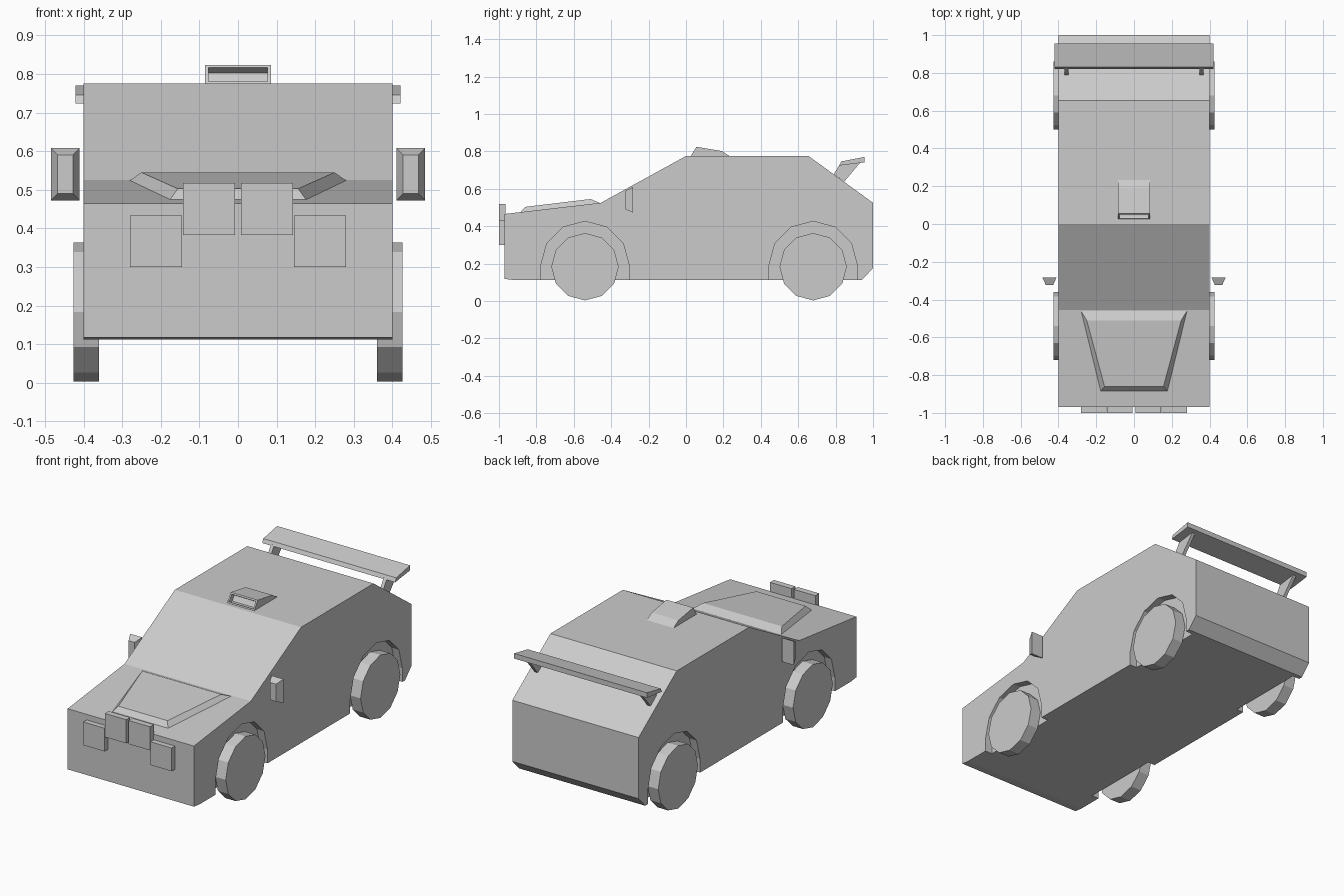
import bpy, bmesh
from math import sin, cos, pi
from mathutils import Vector

if "Cube" in bpy.data.objects:
    bpy.data.objects.remove(bpy.data.objects["Cube"])


def finish(name, bm):
    bmesh.ops.recalc_face_normals(bm, faces=bm.faces)
    me = bpy.data.meshes.new(name)
    bm.to_mesh(me)
    bm.free()
    ob = bpy.data.objects.new(name, me)
    bpy.context.collection.objects.link(ob)
    return ob


def loft(name, a, b):
    """Closed solid between two matching point loops."""
    bm = bmesh.new()
    va = [bm.verts.new(p) for p in a]
    vb = [bm.verts.new(p) for p in b]
    n = len(va)
    bm.faces.new(va)
    bm.faces.new(vb[::-1])
    for i in range(n):
        j = (i + 1) % n
        bm.faces.new((va[i], vb[i], vb[j], va[j]))
    return finish(name, bm)


def prism(name, profile, x0, x1):
    """Side profile (y, z) extruded along x."""
    return loft(name, [(x0, y, z) for y, z in profile], [(x1, y, z) for y, z in profile])


def rect(x0, x1, z0, z1, y):
    return [(x0, y, z0), (x1, y, z0), (x1, y, z1), (x0, y, z1)]


def side_x(s, a, b):
    return sorted((s * a, s * b))


# Body shell
body = prism("body", [(-0.97, 0.118), (-0.97, 0.465), (-0.455, 0.525), (0, 0.775),
                      (0.655, 0.775), (1, 0.525), (1, 0.175), (0.94, 0.112),
                      (-0.92, 0.112)], -0.4, 0.4)

# Wheels and wheel arch pockets
WHEEL_Z, WHEEL_R, ARCH_R = 0.183, 0.18, 0.236
for s, side in ((1, "right"), (-1, "left")):
    for yc, end in ((-0.54, "front"), (0.68, "rear")):
        arch = [(yc + ARCH_R * cos(i * pi / 6), 0.19 + ARCH_R * sin(i * pi / 6))
                for i in range(7)]
        arch += [(yc - ARCH_R, 0.05), (yc + ARCH_R, 0.05)]
        cutter = prism("arch_cutter", arch, *side_x(s, 0.355, 0.5))
        cutter.hide_render = True
        mod = body.modifiers.new("arch", "BOOLEAN")
        mod.operation = "DIFFERENCE"
        mod.solver = "EXACT"
        mod.object = cutter
        bpy.context.view_layer.objects.active = body
        bpy.ops.object.modifier_apply(modifier=mod.name)
        bpy.data.objects.remove(cutter)
        ring = [(yc + WHEEL_R * cos(i * pi / 6), WHEEL_Z + WHEEL_R * sin(i * pi / 6))
                for i in range(12)]
        prism(f"{end}_{side}_wheel", ring, *side_x(s, 0.36, 0.426))

    # Square front lamps
    loft(f"{side}_inner_lamp", rect(*side_x(s, 0.008, 0.143), 0.383, 0.518, -1.0),
         rect(*side_x(s, 0.008, 0.143), 0.383, 0.518, -0.965))
    loft(f"{side}_outer_lamp", rect(*side_x(s, 0.145, 0.28), 0.30, 0.433, -1.0),
         rect(*side_x(s, 0.145, 0.28), 0.30, 0.433, -0.965))

    # Tapered door mirror
    loft(f"{side}_mirror", rect(*side_x(s, 0.428, 0.467), 0.49, 0.59, -0.323),
         rect(*side_x(s, 0.41, 0.485), 0.472, 0.609, -0.283))

    # Spoiler strut
    prism(f"{side}_spoiler_strut", [(0.79, 0.678), (0.822, 0.73), (0.93, 0.738),
                                    (0.845, 0.637)], *side_x(s, 0.347, 0.367))

# Spoiler wing
prism("spoiler_wing", [(0.83, 0.746), (0.955, 0.77), (0.955, 0.741), (0.82, 0.724)],
      -0.421, 0.421)

# Bonnet bulge
loft("bonnet_bulge",
     [(-0.178, -0.888, 0.472), (0.178, -0.888, 0.472), (0.282, -0.458, 0.523), (-0.282, -0.458, 0.523)],
     [(-0.156, -0.86, 0.503), (0.156, -0.86, 0.503), (0.25, -0.51, 0.545), (-0.25, -0.51, 0.545)])

# Roof scoop with recessed intake
scoop = prism("roof_scoop", [(0.025, 0.774), (0.056, 0.824), (0.19, 0.802), (0.235, 0.774)],
              -0.085, 0.085)
bm = bmesh.new()
bm.from_mesh(scoop.data)
front = min(bm.faces, key=lambda f: f.calc_center_median().y)
normal = front.normal.copy()
bmesh.ops.inset_region(bm, faces=[front], thickness=0.012)
bmesh.ops.translate(bm, verts=bmesh.ops.extrude_discrete_faces(bm, faces=[front])["faces"][0].verts,
                    vec=Vector(normal) * -0.027)
bm.to_mesh(scoop.data)
bm.free()
